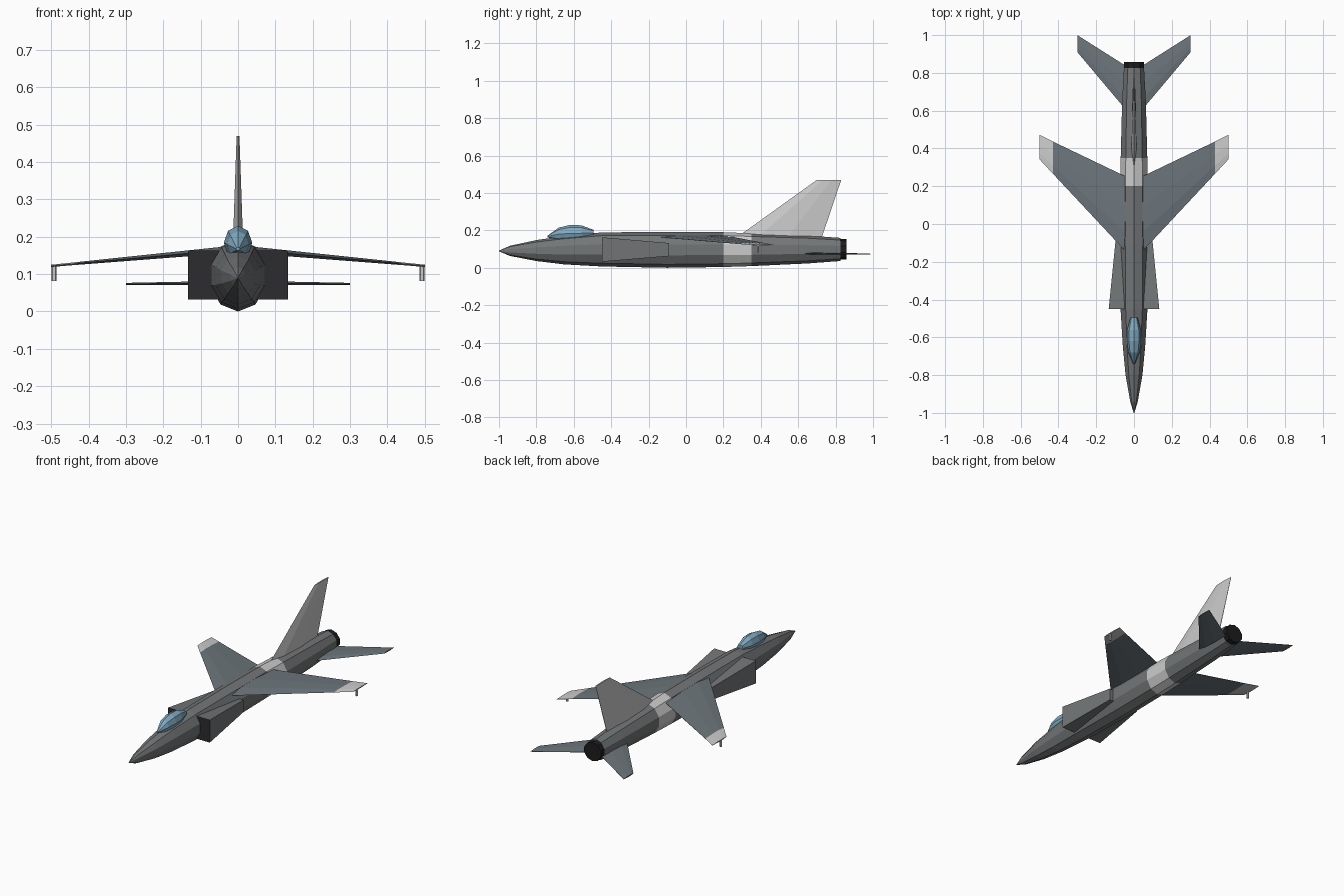
import bpy, bmesh, math
from mathutils import Vector

if "Cube" in bpy.data.objects:
    bpy.data.objects.remove(bpy.data.objects["Cube"])


def material(name, r, g, b):
    m = bpy.data.materials.new(name)
    m.diffuse_color = (r, g, b, 1)
    m.use_nodes = True
    m.node_tree.nodes["Principled BSDF"].inputs["Base Color"].default_value = m.diffuse_color
    return m


GREY = material("body_grey", 0.17, 0.18, 0.185)
WING = material("wing_grey", 0.15, 0.18, 0.20)
LIGHT = material("light_grey", 0.55, 0.54, 0.53)
DARK = material("dark", 0.025, 0.025, 0.03)
BLACK = material("black", 0.012, 0.012, 0.012)
GLASS = material("glass", 0.22, 0.40, 0.53)


def loft(name, rings, mats, seg_mats=None, start_mat=0, mirror=False):
    """Skin a list of equal-sized rings, with capped ends."""
    bm = bmesh.new()
    vr = [[bm.verts.new(p) for p in ring] for ring in rings]
    n = len(vr[0])
    for i in range(len(vr) - 1):
        for j in range(n):
            k = (j + 1) % n
            f = bm.faces.new((vr[i][j], vr[i][k], vr[i + 1][k], vr[i + 1][j]))
            f.material_index = seg_mats[i] if seg_mats else 0
    bm.faces.new(vr[0]).material_index = start_mat
    bm.faces.new(vr[-1]).material_index = seg_mats[-1] if seg_mats else 0
    bmesh.ops.remove_doubles(bm, verts=bm.verts[:], dist=1e-5)
    bmesh.ops.recalc_face_normals(bm, faces=bm.faces[:])
    me = bpy.data.meshes.new(name)
    bm.to_mesh(me)
    bm.free()
    for m in mats:
        me.materials.append(m)
    ob = bpy.data.objects.new(name, me)
    bpy.context.collection.objects.link(ob)
    if mirror:
        ob.modifiers.new("mirror", 'MIRROR').use_mirror_merge = False
    return ob


def oval(y, bottom, top, hw, n=10):
    """Cross-section with a vertex at the top and bottom."""
    c, h = (top + bottom) / 2, (top - bottom) / 2
    return [(hw * math.sin(2 * math.pi * i / n), y, c + h * math.cos(2 * math.pi * i / n))
            for i in range(n)]


def foil(origin, chord, thick, side):
    """Thin diamond-like airfoil along y, thickened along the side axis."""
    shape = [(0, 0), (0.25, 0.42), (0.6, 0.42), (1, 0.05),
             (1, -0.05), (0.6, -0.42), (0.25, -0.42)]
    o, s = Vector(origin), Vector(side)
    return [o + Vector((0, u * chord, 0)) + s * (v * thick) for u, v in shape]


# Fuselage with a light band
body = [(-1.0, 0.088, 0.092, 0.002), (-0.94, 0.063, 0.118, 0.021), (-0.80, 0.036, 0.148, 0.047),
        (-0.65, 0.018, 0.170, 0.062), (-0.45, 0.007, 0.189, 0.075), (-0.10, 0.0, 0.192, 0.079),
        (0.20, 0.004, 0.190, 0.077), (0.35, 0.009, 0.184, 0.074), (0.65, 0.023, 0.172, 0.066),
        (0.825, 0.036, 0.160, 0.056)]
loft("fuselage", [oval(*s) for s in body], [GREY, LIGHT], [0, 0, 0, 0, 0, 0, 1, 0, 0])

# Exhaust nozzle
loft("nozzle", [oval(0.81, 0.044, 0.153, 0.056), oval(0.857, 0.044, 0.153, 0.056)], [BLACK])

# Canopy
glass = [(-0.74, 0.163, 0.172, 0.005), (-0.68, 0.145, 0.215, 0.030), (-0.62, 0.138, 0.229, 0.038),
         (-0.56, 0.142, 0.227, 0.036), (-0.495, 0.170, 0.203, 0.019)]
loft("canopy", [oval(*s, n=8) for s in glass], [GLASS])

# Swept wings with light tips
up = (0, 0, 1)
loft("wings", [foil((0.04, -0.15, 0.164), 0.40, 0.022, up),
               foil((0.43, 0.267, 0.1285), 0.17, 0.009, up),
               foil((0.50, 0.342, 0.122), 0.13, 0.007, up)], [WING, LIGHT], [0, 1], mirror=True)

# Small posts under the wing tips
loft("wingtip_posts", [[(0.4925 + 0.007 * math.cos(a * math.pi / 3),
                         0.385 + 0.007 * math.sin(a * math.pi / 3), z) for a in range(6)]
                       for z in (0.081, 0.122)], [LIGHT], mirror=True)

# Tailplanes
loft("tailplanes", [foil((0.035, 0.595, 0.076), 0.237, 0.014, up),
                    foil((0.30, 0.91, 0.0735), 0.09, 0.007, up)], [WING], mirror=True)

# Vertical fin
loft("tail_fin", [foil((0, 0.275, 0.165), 0.452, 0.034, (1, 0, 0)),
                  foil((0, 0.70, 0.47), 0.13, 0.009, (1, 0, 0))], [LIGHT])


# Side intakes with dark mouths
def box_ring(y, x0, x1, z0, z1):
    return [(x0, y, z0), (x1, y, z0), (x1, y, z1), (x0, y, z1)]


loft("intakes", [box_ring(-0.45, 0.05, 0.134, 0.032, 0.163),
                 box_ring(-0.09, 0.05, 0.098, 0.062, 0.132)],
     [GREY, DARK], [0], start_mat=1, mirror=True)
